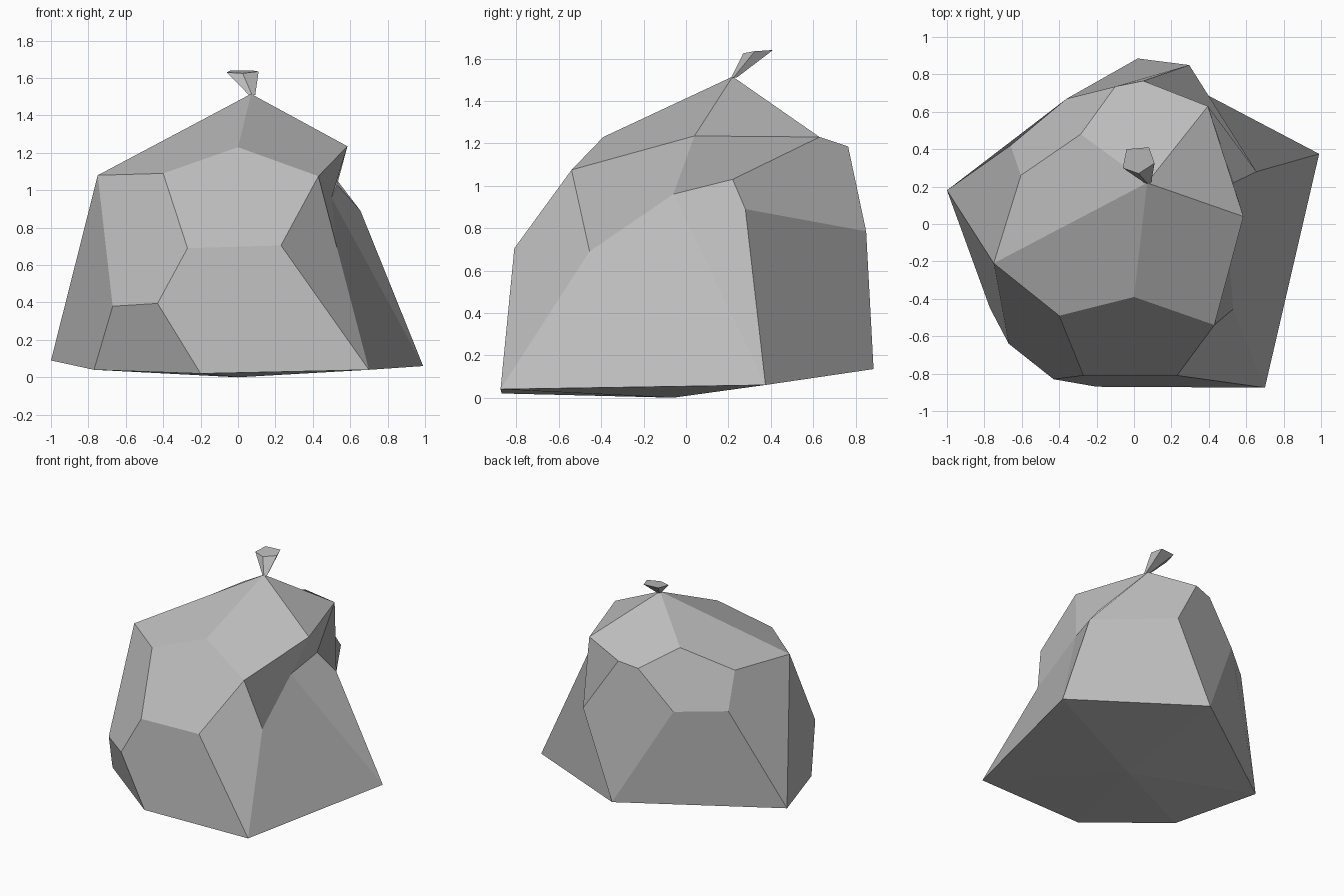
import bpy
import bmesh
from mathutils import Vector

cube = bpy.data.objects.get("Cube")
if cube:
    bpy.data.objects.remove(cube, do_unlink=True)

# Single matte grey for the whole sack
GREY = (0.5, 0.5, 0.5, 1.0)
grey = bpy.data.materials.new("grey_plastic")
grey.use_nodes = True
grey.diffuse_color = GREY
shader = next(n for n in grey.node_tree.nodes if n.type == "BSDF_PRINCIPLED")
shader.inputs["Base Color"].default_value = GREY
shader.inputs["Roughness"].default_value = 0.8


def finish(name, bm):
    """Turn a bmesh into a flat shaded, single colour object."""
    bmesh.ops.recalc_face_normals(bm, faces=bm.faces)
    mesh = bpy.data.meshes.new(name)
    bm.to_mesh(mesh)
    bm.free()
    mesh.materials.append(grey)
    obj = bpy.data.objects.new(name, mesh)
    bpy.context.collection.objects.link(obj)
    return obj


# Corners of the crumpled sack, grouped by level
corners = {
    # base
    "base_mid": (0, -.06, 0), "base_left": (.99, .375, .06),
    "base_front_left": (.7, -.875, .04), "base_front": (-.2, -.87, .02),
    "base_front_right": (-.77, -.45, .04), "base_right": (-1, .18, .09),
    "base_back": (.02, .885, .135),
    # belly
    "belly_corner": (-.67, -.64, .38), "belly_low": (-.43, -.83, .395),
    "belly_right": (-.27, -.81, .69), "belly_left": (.23, -.81, .705),
    "back_left": (.295, .85, .785), "back_right": (-.36, .67, .86),
    "side_right": (-.66, .42, .85),
    # pinched fold on the left side
    "fold_low": (.53, -.455, .69), "fold_in": (.5, -.06, .96),
    "fold_top": (.53, .22, 1.03), "fold_out": (.655, .28, .89),
    # shoulders
    "shoulder_right": (-.75, -.21, 1.08), "shoulder_front_right": (-.4, -.49, 1.09),
    "shoulder_front": (0, -.39, 1.23), "shoulder_front_left": (.43, -.54, 1.075),
    "shoulder_left": (.585, .04, 1.235), "shoulder_back_left": (.395, .63, 1.23),
    "shoulder_back": (.05, .765, 1.185), "shoulder_back_right": (-.1, .735, 1.155),
    "crown_right": (-.285, .48, 1.27), "crown_low": (-.605, .26, 1.095),
    # gathered top
    "neck": (.07, .22, 1.515),
}

# Panels of taut plastic between the corners
panels = [
    # top
    "neck shoulder_right shoulder_front_right shoulder_front",
    "neck shoulder_front shoulder_front_left shoulder_left",
    "neck shoulder_left shoulder_back_left",
    "neck shoulder_back_left shoulder_back shoulder_back_right crown_right",
    "neck crown_right crown_low shoulder_right",
    # front
    "shoulder_front_right shoulder_front shoulder_front_left belly_left belly_right",
    "shoulder_right shoulder_front_right belly_right belly_low belly_corner",
    "belly_right belly_left base_front_left base_front belly_low",
    "belly_corner belly_low base_front base_front_right",
    "belly_left shoulder_front_left fold_low base_front_left",
    # left side with fold
    "shoulder_front_left shoulder_left fold_in fold_low",
    "shoulder_left shoulder_back_left fold_top fold_in",
    "fold_low fold_in base_left base_front_left",
    "fold_in fold_top fold_out base_left",
    "fold_top shoulder_back_left shoulder_back back_left fold_out",
    # back
    "fold_out back_left base_back base_left",
    "shoulder_back shoulder_back_right back_right base_back back_left",
    "crown_right crown_low side_right back_right shoulder_back_right",
    "back_right side_right base_right base_back",
    # right side
    "shoulder_right crown_low side_right base_right",
    "shoulder_right belly_corner base_front_right base_right",
]

bm = bmesh.new()
vert = {name: bm.verts.new(co) for name, co in corners.items()}
for panel in panels:
    bm.faces.new([vert[name] for name in panel.split()])

# Slightly sagging underside, fanned from its middle
rim = ["base_left", "base_front_left", "base_front", "base_front_right",
       "base_right", "base_back"]
for a, b in zip(rim, rim[1:] + rim[:1]):
    bm.faces.new([vert["base_mid"], vert[a], vert[b]])
finish("sack", bm)

# Flared tuft above the tie, leaning back
tuft = [Vector(p) for p in ((-.06, .3, 1.63), (-.04, .4, 1.64), (.08, .41, 1.64),
                            (.11, .325, 1.635), (.025, .27, 1.625))]
centre = sum(tuft, Vector()) / len(tuft)
tie = Vector((.075, .227, 1.51))
bm = bmesh.new()
top = [bm.verts.new(p) for p in tuft]
bottom = [bm.verts.new(tie + (p - centre) * .2) for p in tuft]
bm.faces.new(top)
bm.faces.new(bottom)
for i in range(len(top)):
    bm.faces.new([top[i - 1], top[i], bottom[i], bottom[i - 1]])
finish("tied_tuft", bm)
